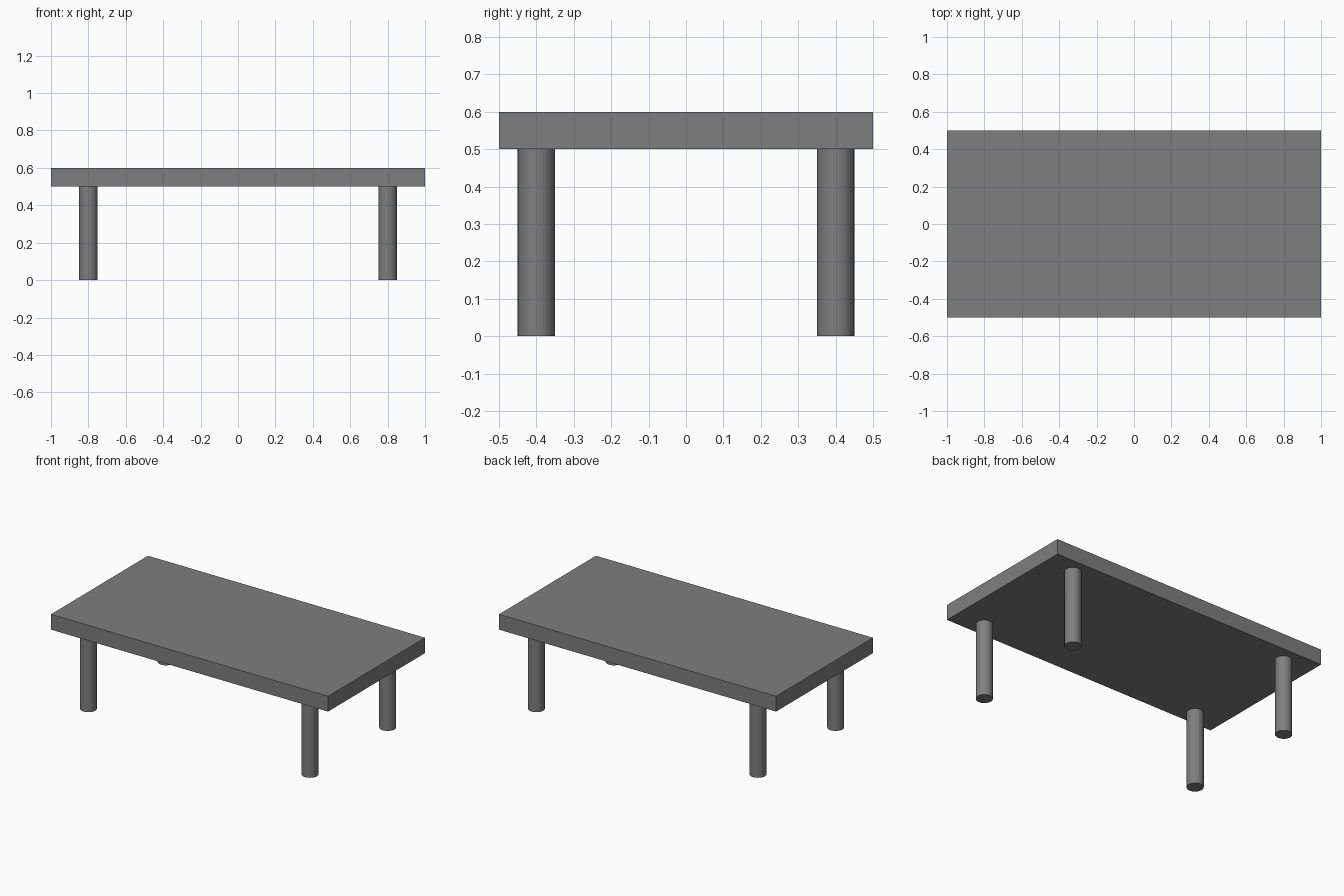
import bpy

if "Cube" in bpy.data.objects:
    bpy.data.objects.remove(bpy.data.objects["Cube"])

TOP_SIZE = (2.0, 1.0, 0.1)
LEG_HEIGHT = 0.5
LEG_RADIUS = 0.05
LEG_X, LEG_Y = 0.8, 0.4

# Dark grey shared by all parts
dark_grey = bpy.data.materials.new("dark_grey")
dark_grey.diffuse_color = (0.21, 0.21, 0.21, 1)
dark_grey.use_nodes = True
dark_grey.node_tree.nodes["Principled BSDF"].inputs["Base Color"].default_value = dark_grey.diffuse_color


def add_leg(name, x, y):
    bpy.ops.mesh.primitive_cylinder_add(
        vertices=32, radius=LEG_RADIUS, depth=LEG_HEIGHT,
        location=(x, y, LEG_HEIGHT / 2))
    leg = bpy.context.object
    leg.name = name
    leg.data.materials.append(dark_grey)
    bpy.ops.object.shade_smooth_by_angle()


# Table top slab
bpy.ops.mesh.primitive_cube_add(size=1, location=(0, 0, LEG_HEIGHT + TOP_SIZE[2] / 2))
table_top = bpy.context.object
table_top.name = "table_top"
table_top.scale = TOP_SIZE
bpy.ops.object.transform_apply(location=False, rotation=False, scale=True)
table_top.data.materials.append(dark_grey)

# Four round legs
for depth_name, sy in (("front", -1), ("back", 1)):
    for side_name, sx in (("left", -1), ("right", 1)):
        add_leg(f"{depth_name}_{side_name}_leg", sx * LEG_X, sy * LEG_Y)
